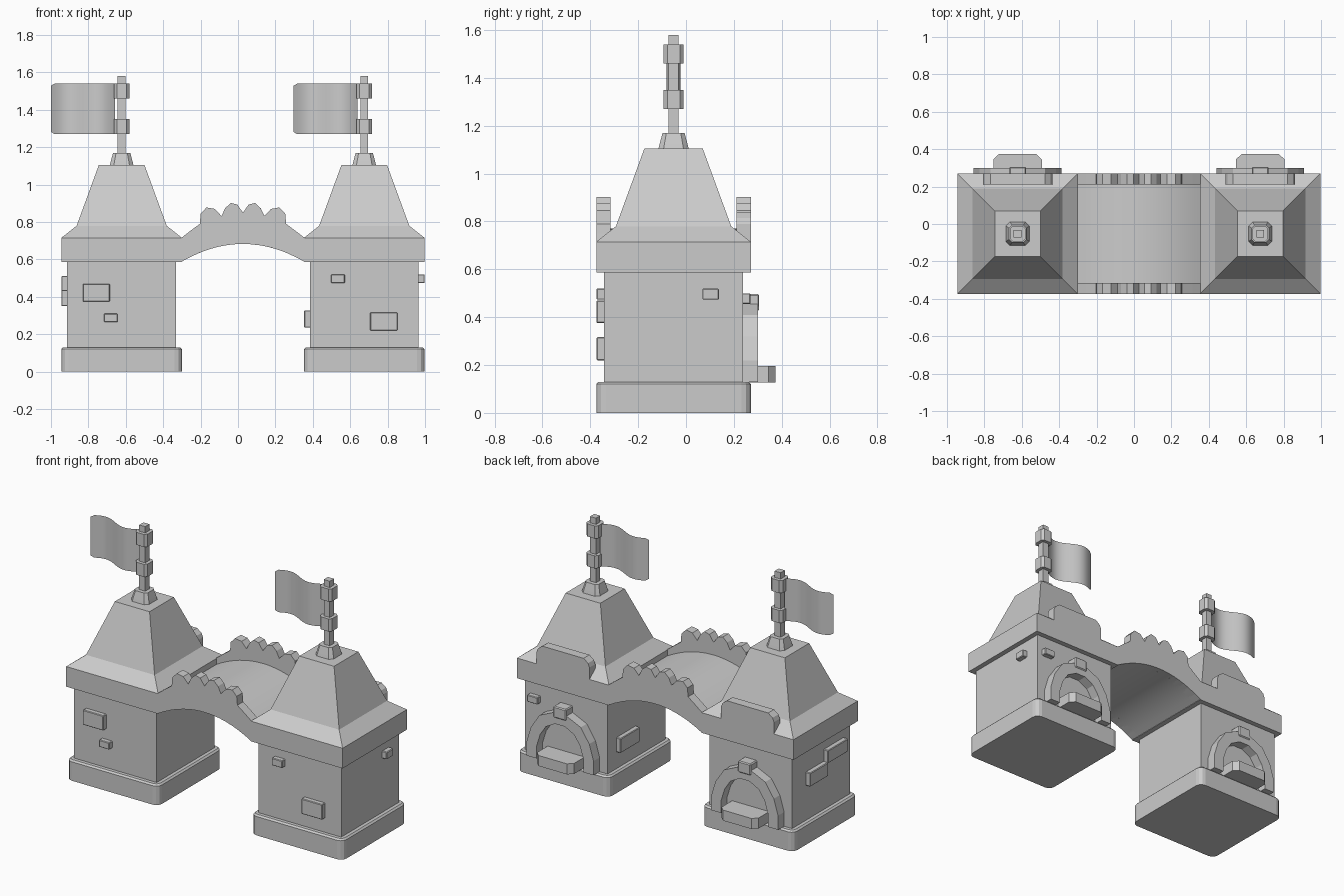
import bpy, bmesh, math

if "Cube" in bpy.data.objects:
    bpy.data.objects.remove(bpy.data.objects["Cube"])

YC = -0.052           # tower centre in y
TOWERS = (("left", -0.622), ("right", 0.675))
BX = 0.0265           # bridge centre in x


def finish(name, bm, smooth=False):
    bmesh.ops.recalc_face_normals(bm, faces=bm.faces)
    me = bpy.data.meshes.new(name)
    bm.to_mesh(me)
    bm.free()
    ob = bpy.data.objects.new(name, me)
    bpy.context.collection.objects.link(ob)
    if smooth:
        bpy.ops.object.select_all(action='DESELECT')
        ob.select_set(True)
        bpy.context.view_layer.objects.active = ob
        bpy.ops.object.shade_smooth_by_angle(angle=math.radians(35))
    return ob


def box(name, x, y, z, bevel=0.0):
    bm = bmesh.new()
    bmesh.ops.create_cube(bm, size=1)
    for v in bm.verts:
        for i, (a, b) in enumerate((x, y, z)):
            v.co[i] = a if v.co[i] < 0 else b
    if bevel:
        bmesh.ops.bevel(bm, geom=bm.edges[:], offset=bevel, segments=1, affect='EDGES')
    return finish(name, bm)


def loft(name, cx, rings):
    """Stack of square rings (half width, corner chamfer, z)."""
    bm = bmesh.new()
    loops = []
    for h, c, z in rings:
        if c:
            k = h - c
            pts = [(h, -k), (h, k), (k, h), (-k, h), (-h, k), (-h, -k), (-k, -h), (k, -h)]
        else:
            pts = [(h, -h), (h, h), (-h, h), (-h, -h)]
        loops.append([bm.verts.new((cx + px, YC + py, z)) for px, py in pts])
    for a, b in zip(loops, loops[1:]):
        for i in range(len(a)):
            j = (i + 1) % len(a)
            bm.faces.new((a[i], a[j], b[j], b[i]))
    bm.faces.new(loops[0])
    bm.faces.new(loops[-1])
    return finish(name, bm)


def strip(name, cx, top, bottom, y0, y1, smooth=False):
    """Solid between two matching xz polylines, extruded along y."""
    bm = bmesh.new()
    rows = [[bm.verts.new((cx + x, y, z)) for x, z in line]
            for line, y in ((top, y0), (top, y1), (bottom, y1), (bottom, y0))]
    for r in range(4):
        a, b = rows[r], rows[(r + 1) % 4]
        for i in range(len(a) - 1):
            bm.faces.new((a[i], a[i + 1], b[i + 1], b[i]))
    for i in (0, -1):
        bm.faces.new([row[i] for row in rows])
    return finish(name, bm, smooth)


def mirrored(half):
    """Complete a polyline running from -x up to the centre."""
    return half + [(-x, z) for x, z in reversed(half) if abs(x) > 1e-6]


for side, cx in TOWERS:
    # rounded plinth
    base = box(side + "_base", (cx - 0.323, cx + 0.323), (YC - 0.323, YC + 0.323), (0, 0.13))
    bm = bmesh.new()
    bm.from_mesh(base.data)
    upright = [e for e in bm.edges if abs(e.verts[0].co.z - e.verts[1].co.z) > 0.1]
    bmesh.ops.bevel(bm, geom=upright, offset=0.04, segments=3, profile=0.5, affect='EDGES')
    rim = [e for e in bm.edges if all(v.co.z > 0.12 for v in e.verts)]
    bmesh.ops.bevel(bm, geom=rim, offset=0.01, segments=1, affect='EDGES')
    bm.to_mesh(base.data)
    bm.free()

    # walls, cornice and roof
    loft(side + "_wall", cx, [(0.291, 0, 0.12), (0.291, 0, 0.60)])
    loft(side + "_roof", cx, [(0.323, 0, 0.587), (0.323, 0, 0.715), (0.241, 0, 0.78), (0.122, 0, 1.105)])

    # flagpole with collar and rings
    loft(side + "_pole_collar", cx, [(0.064, 0.022, 1.10), (0.058, 0.02, 1.125), (0.046, 0.016, 1.17)])
    loft(side + "_flagpole", cx, [(0.021, 0, 1.15), (0.021, 0, 1.58)])
    for n, z in enumerate((1.27, 1.46)):
        loft(f"{side}_pole_ring_{n}", cx, [(0.042, 0.016, z), (0.042, 0.016, z + 0.08)])

    # waving flag sheet with rounded corners
    bm = bmesh.new()
    prev = None
    steps = 18
    for i in range(steps + 1):
        t = i / steps
        x = cx - 0.035 - 0.343 * t
        y = YC - 0.03 * math.sin(2 * math.pi * t)
        inset = 0.012 if i == steps else 0
        pair = [bm.verts.new((x, y, z)) for z in (1.27 + inset, 1.54 - inset)]
        if prev:
            bm.faces.new((prev[0], pair[0], pair[1], prev[1]))
        prev = pair
    finish(side + "_flag", bm, True)

    # raised crest on the rear eave
    top = mirrored([(-0.186, 0.79), (-0.176, 0.815), (-0.145, 0.838)])
    strip(side + "_rear_crest", cx, top, [(x, 0.70) for x, z in top], 0.212, 0.271)

    # arched door frame, keystone and step at the rear
    outer = mirrored([(-0.235, 0.13), (-0.235, 0.22), (-0.205, 0.32), (-0.145, 0.41), (-0.045, 0.455)])
    inner = mirrored([(-0.165, 0.13), (-0.165, 0.21), (-0.14, 0.29), (-0.10, 0.35), (-0.035, 0.385)])
    strip(side + "_door_frame", cx, outer, inner, 0.23, 0.30)
    box(side + "_keystone", (cx - 0.045, cx + 0.045), (0.23, 0.306), (0.425, 0.497), 0.006)
    lip = bmesh.new()
    plan = [(-0.13, 0.23), (-0.13, 0.345), (-0.10, 0.374), (0.10, 0.374), (0.13, 0.345), (0.13, 0.23)]
    low = lip.faces.new([lip.verts.new((cx + x, y, 0.128)) for x, y in plan])
    ext = bmesh.ops.extrude_face_region(lip, geom=[low])
    for v in ext["geom"]:
        if isinstance(v, bmesh.types.BMVert):
            v.co.z = 0.195
    finish(side + "_door_step", lip)

# bricks standing out from the walls: x range, y range, z range
F, B = (-0.374, -0.33), (0.23, 0.27)
bricks = [
    ((-0.83, -0.685), F, (0.375, 0.47)), ((-0.717, -0.643), F, (0.265, 0.31)),
    ((0.497, 0.572), F, (0.473, 0.52)), ((0.706, 0.853), F, (0.22, 0.317)),
    ((-0.944, -0.90), (-0.28, -0.08), (0.43, 0.512)),
    ((-0.944, -0.90), (-0.08, 0.10), (0.35, 0.437)),
    ((0.354, 0.40), (-0.045, 0.15), (0.235, 0.328)),
    ((0.95, 0.998), (0.068, 0.137), (0.473, 0.52)),
    ((0.855, 0.93), B, (0.455, 0.50)),
]
for i, (x, y, z) in enumerate(bricks):
    box(f"brick_{i}", x, y, z, 0.004)

# arched bridge deck
SPAN = 0.330
xs = [SPAN * (i / 8 - 1) for i in range(17)]


def arch(x, end, crown):
    return end + (crown - end) * (1 - (x / SPAN) ** 2)


under = [(x, arch(x, 0.587, 0.683)) for x in xs]
strip("bridge_deck", BX, [(x, arch(x, 0.675, 0.77)) for x in xs], under, -0.34, 0.235, True)

# scalloped parapets on both sides of the bridge
half = [(-SPAN, 0.715), (-0.285, 0.75), (-0.231, 0.79),
        (-0.226, 0.845), (-0.195, 0.878), (-0.15, 0.87), (-0.115, 0.832),
        (-0.095, 0.874), (-0.065, 0.902), (-0.03, 0.893), (0, 0.85)]
crest = mirrored(half)
foot = [(x, arch(x, 0.587, 0.683)) for x, z in crest]
strip("front_parapet", BX, crest, foot, -0.374, -0.315)
strip("rear_parapet", BX, crest, foot, 0.212, 0.271)
